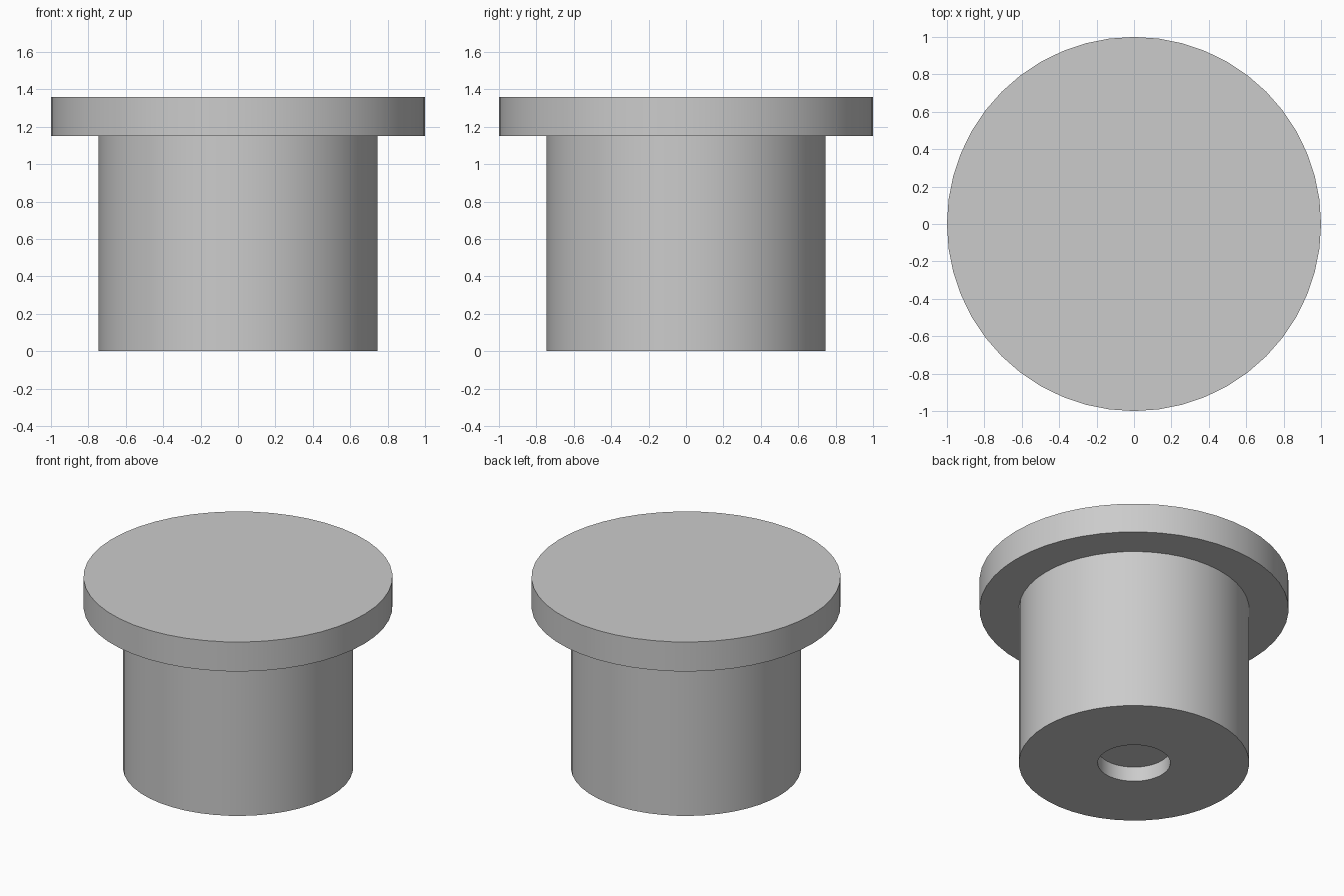
import bpy, bmesh, math

if "Cube" in bpy.data.objects:
    bpy.data.objects.remove(bpy.data.objects["Cube"])

SIDES = 48

grey = bpy.data.materials.new("plain grey")
grey.diffuse_color = (0.6, 0.6, 0.6, 1)
grey.use_nodes = True
grey.node_tree.nodes["Principled BSDF"].inputs["Base Color"].default_value = grey.diffuse_color


def lathe(name, profile):
    """Spin an (r, z) profile about z; points at r = 0 close the ends."""
    bm = bmesh.new()
    rings = []
    for r, z in profile:
        rings.append([bm.verts.new((r * math.cos(2 * math.pi * i / SIDES),
                                    r * math.sin(2 * math.pi * i / SIDES), z))
                      for i in range(SIDES)])
    for a, b in zip(rings, rings[1:]):
        for i in range(SIDES):
            j = (i + 1) % SIDES
            bm.faces.new((a[i], a[j], b[j], b[i]))
    # flat discs close the first and last rings
    bm.faces.new(rings[0])
    bm.faces.new(rings[-1])
    bmesh.ops.recalc_face_normals(bm, faces=bm.faces)
    mesh = bpy.data.meshes.new(name)
    bm.to_mesh(mesh)
    bm.free()
    mesh.materials.append(grey)
    obj = bpy.data.objects.new(name, mesh)
    bpy.context.collection.objects.link(obj)
    bpy.ops.object.select_all(action='DESELECT')
    obj.select_set(True)
    bpy.context.view_layer.objects.active = obj
    bpy.ops.object.shade_smooth_by_angle(angle=math.radians(30))
    return obj


# One solid plug: shallow blind hole, shank, then wide flange on top
lathe("flanged_plug", [(0.235, 0.105), (0.235, 0), (0.745, 0),
                       (0.745, 1.15), (1, 1.15), (1, 1.36)])
